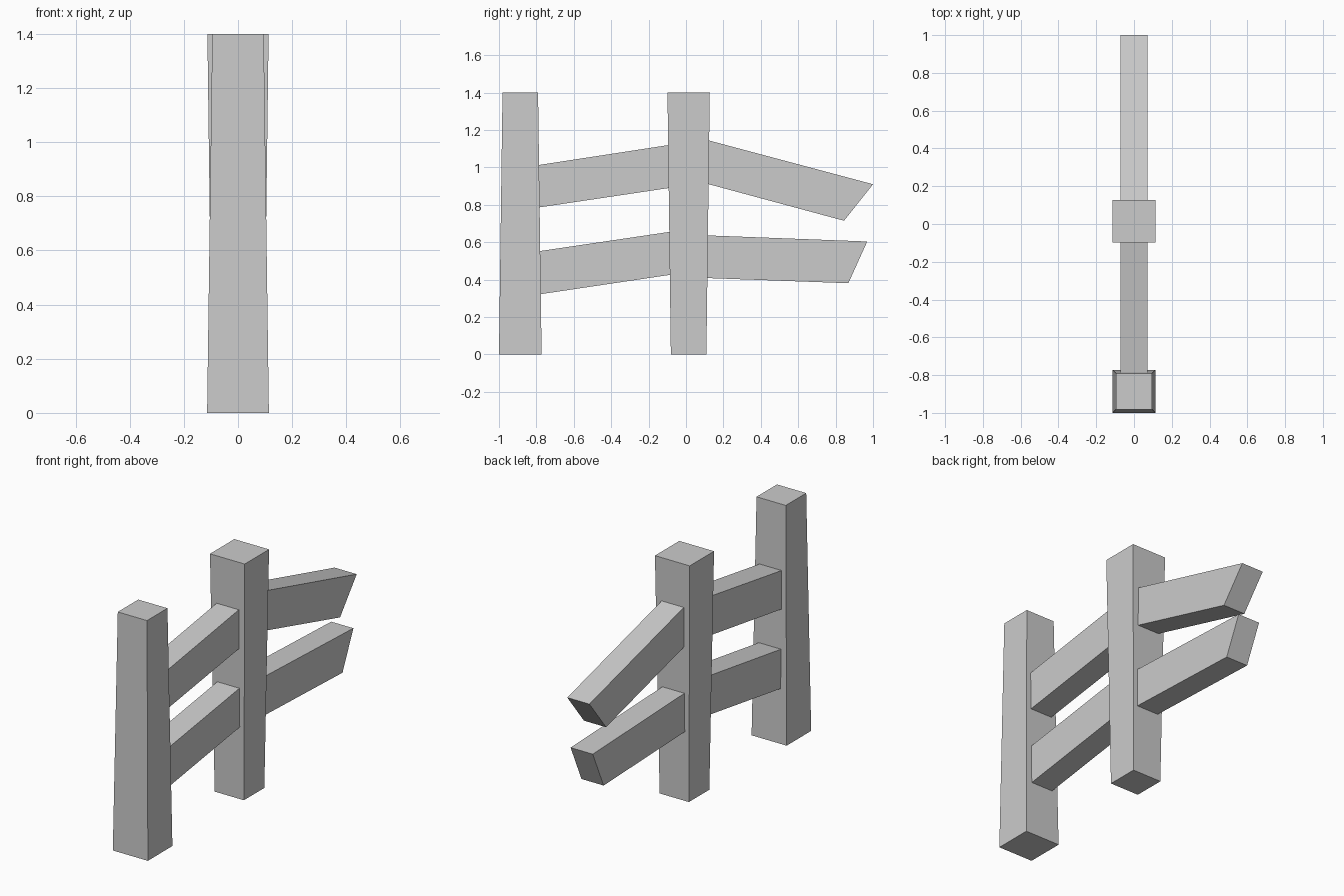
import bpy, bmesh

if "Cube" in bpy.data.objects:
    bpy.data.objects.remove(bpy.data.objects["Cube"])


def loft(name, ring_a, ring_b):
    """Closed block between two four-point rings."""
    bm = bmesh.new()
    a = [bm.verts.new(p) for p in ring_a]
    b = [bm.verts.new(p) for p in ring_b]
    bm.faces.new(a)
    bm.faces.new(b)
    for i in range(4):
        j = (i + 1) % 4
        bm.faces.new((a[i], a[j], b[j], b[i]))
    bmesh.ops.recalc_face_normals(bm, faces=bm.faces)
    mesh = bpy.data.meshes.new(name)
    bm.to_mesh(mesh)
    bm.free()
    obj = bpy.data.objects.new(name, mesh)
    bpy.context.collection.objects.link(obj)
    return obj


def post(name, y, half_bottom, half_top, height=1.4):
    """Tapered square post."""
    def ring(h, z):
        return [(sx * h, y + sy * h, z)
                for sx, sy in ((-1, -1), (1, -1), (1, 1), (-1, 1))]
    return loft(name, ring(half_bottom, 0), ring(half_top, height))


def rail(name, profile, half_width=0.072):
    """Side profile in (y, z) extruded across x."""
    return loft(name, [(-half_width, y, z) for y, z in profile],
                [(half_width, y, z) for y, z in profile])


# Posts: one narrows upward, the other is the same post upside down
post("front_post", -0.886, 0.114, 0.095)
post("middle_post", 0.014, 0.095, 0.113)

# Rails between the posts, ends sunk slightly into them
rail("upper_rail", [(-0.80, 0.784), (-0.07, 0.893), (-0.07, 1.123), (-0.80, 1.011)])
rail("lower_rail", [(-0.80, 0.319), (-0.07, 0.428), (-0.07, 0.658), (-0.80, 0.550)])

# Broken rails with slanted free ends
rail("upper_broken_rail", [(0.10, 0.916), (0.845, 0.715), (0.997, 0.910), (0.10, 1.150)])
rail("lower_broken_rail", [(0.10, 0.409), (0.868, 0.381), (0.969, 0.604), (0.10, 0.637)])

# Centre on y: the longest rail tip reaches y = 1
tip = bpy.data.objects["upper_broken_rail"].data
for v in tip.vertices:
    if v.co.y > 0.99:
        v.co.y = 1.0
